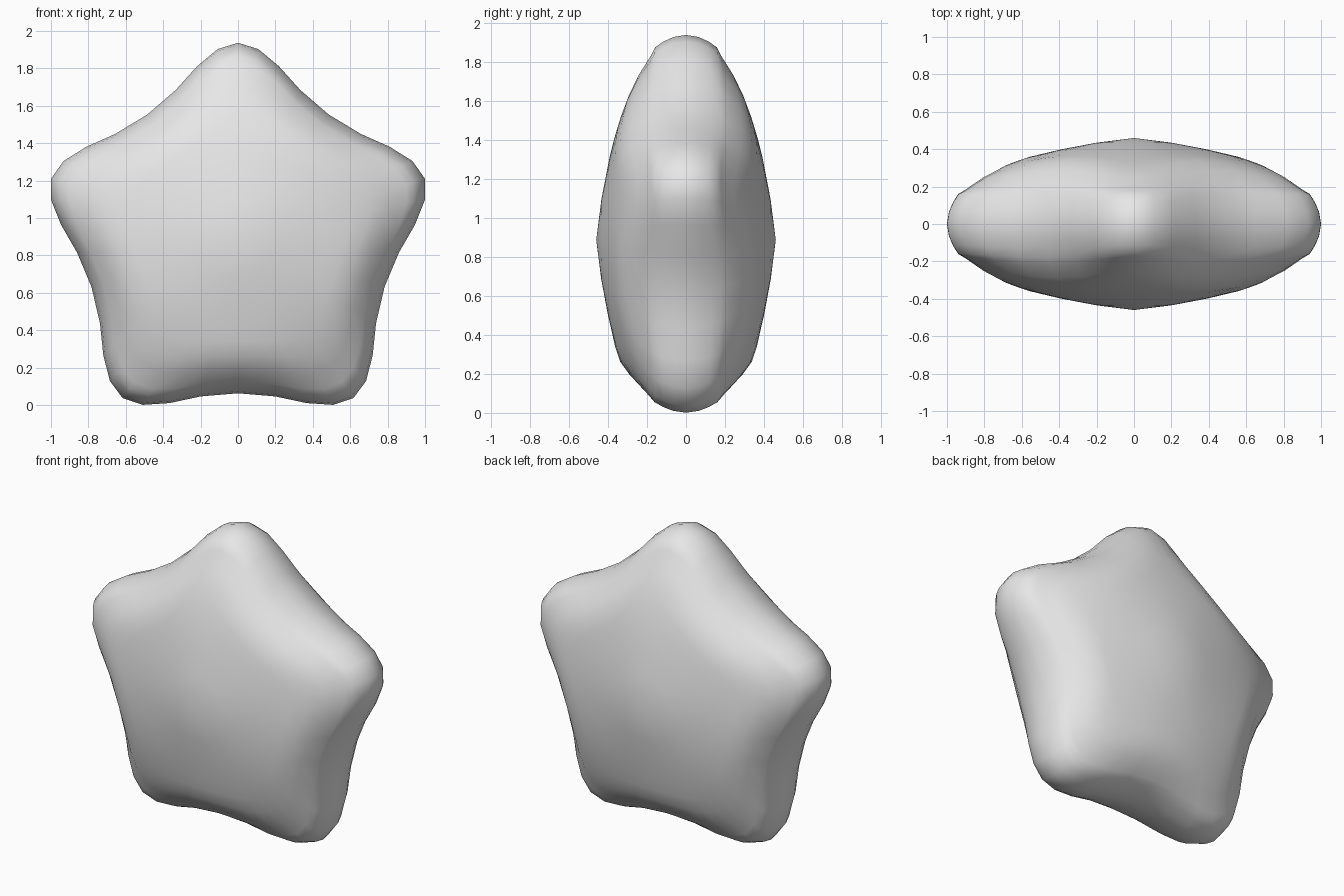
import bpy, bmesh, math

if "Cube" in bpy.data.objects:
    bpy.data.objects.remove(bpy.data.objects["Cube"], do_unlink=True)

CENTRE_Z = 0.887
TIP, VALLEY = 1.05, 0.824
APEX = 0.46

# Half an arm outline, from tip to valley: (degrees from tip, radius)
half_arm = [(0, TIP), (6.1, 1.022), (13.3, 0.95), (22.7, 0.864), (36, VALLEY)]
arm = half_arm + [(72 - a, r) for a, r in half_arm[-2:0:-1]]
outline = [(math.radians(72 * k + a), r) for k in range(5) for a, r in arm]

# Section rings as shares of the radius; the rounded rim also has half depths
dome_shares = [0.2, 0.4, 0.5, 0.6, 0.7, 0.8, 0.9]
rim = [(0.94, 0.158), (0.968, 0.115), (0.99, 0.064), (1, 0)]


def dome(f):
    """Half depth of the pillowed face at a share of the tip radius."""
    return APEX - 0.1 * f - 0.17 * f ** 2 - 0.1 * f ** 6


def ring_radius(radius, share):
    """Rings are round near the middle and star shaped at the rim."""
    return share * (TIP + (radius - TIP) * share)


def half_section(radius):
    """List (distance from centre, half depth) from the middle to the rim."""
    valley = (TIP - radius) / (TIP - VALLEY)
    fuller = 1 + 0.15 * valley
    points = []
    for share in dome_shares:
        r = ring_radius(radius, share)
        t = min(1, max(0, (share - 0.5) / 0.4))
        t = t * t * (3 - 2 * t)
        points.append((r, (1 - t) * dome(r / TIP) + t * dome(share) * fuller))
    for share, depth in rim:
        r = ring_radius(radius, share - 0.12 * valley * depth)
        points.append((r, depth * fuller))
    return points


# Star cushion: front-to-back strips around the outline, closed by two poles
bm = bmesh.new()
strips = []
for angle, radius in outline:
    half = half_section(radius)
    full = [(r, -d) for r, d in half] + half[-2::-1]
    strips.append([bm.verts.new((r * math.sin(angle), y,
                                 CENTRE_Z + r * math.cos(angle)))
                   for r, y in full])
front_pole, back_pole = [bm.verts.new((0, y, CENTRE_Z)) for y in (-APEX, APEX)]
for a, b in zip(strips, strips[1:] + strips[:1]):
    for i in range(len(a) - 1):
        bm.faces.new((a[i], b[i], b[i + 1], a[i + 1]))
    bm.faces.new((front_pole, b[0], a[0]))
    bm.faces.new((back_pole, a[-1], b[-1]))
bmesh.ops.recalc_face_normals(bm, faces=bm.faces[:])
for face in bm.faces:
    face.smooth = True

mesh = bpy.data.meshes.new("star_cushion")
bm.to_mesh(mesh)
bm.free()
star = bpy.data.objects.new("star_cushion", mesh)
bpy.context.collection.objects.link(star)

# Plain light grey
grey = bpy.data.materials.new("light_grey")
grey.use_nodes = True
colour = (0.8, 0.8, 0.8, 1)
grey.diffuse_color = colour
grey.node_tree.nodes["Principled BSDF"].inputs["Base Color"].default_value = colour
mesh.materials.append(grey)
